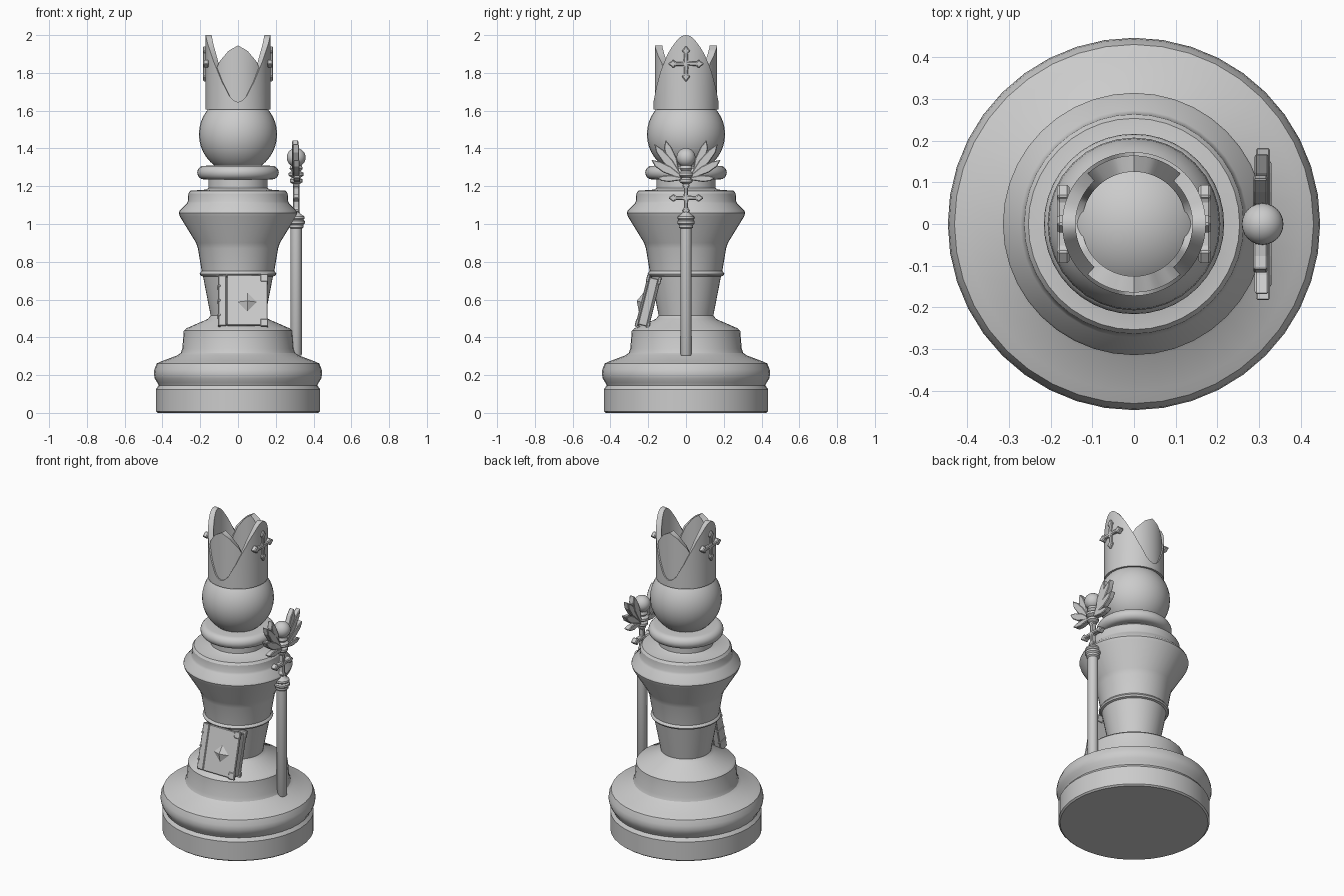
import bpy, bmesh, math
from mathutils import Matrix, Vector

if "Cube" in bpy.data.objects:
    bpy.data.objects.remove(bpy.data.objects["Cube"])


def finish(bm, name, bevel=0.0, angle=30):
    bmesh.ops.recalc_face_normals(bm, faces=bm.faces[:])
    me = bpy.data.meshes.new(name)
    bm.to_mesh(me)
    bm.free()
    ob = bpy.data.objects.new(name, me)
    bpy.context.collection.objects.link(ob)
    if bevel:
        mod = ob.modifiers.new("soft_edges", 'BEVEL')
        mod.width, mod.segments = bevel, 1
    bpy.ops.object.select_all(action='DESELECT')
    ob.select_set(True)
    bpy.context.view_layer.objects.active = ob
    if angle:
        bpy.ops.object.shade_smooth_by_angle(angle=math.radians(angle))
    return ob


def lathe(name, profile, n=40, x=0.0):
    """Revolve (radius, z) points around a vertical axis at x; ends are capped."""
    bm = bmesh.new()
    rings = [[bm.verts.new((x + r * math.cos(2 * math.pi * i / n),
                            r * math.sin(2 * math.pi * i / n), z)) for i in range(n)]
             for r, z in profile]
    for a, b in zip(rings, rings[1:]):
        for i in range(n):
            j = (i + 1) % n
            bm.faces.new((a[i], a[j], b[j], b[i]))
    bm.faces.new(rings[0])
    bm.faces.new(rings[-1])
    return finish(bm, name)


def ball(name, r, loc, seg=32, rings=20):
    bm = bmesh.new()
    bmesh.ops.create_uvsphere(bm, u_segments=seg, v_segments=rings, radius=r,
                              matrix=Matrix.Translation(loc))
    return finish(bm, name, angle=60)


def plate(name, outline, x0, x1, bevel=0.0):
    """Extrude a (y, z) outline from x0 to x1."""
    bm = bmesh.new()
    f = bm.faces.new([bm.verts.new((x0, y, z)) for y, z in outline])
    ext = bmesh.ops.extrude_face_region(bm, geom=[f])
    bmesh.ops.translate(bm, vec=(x1 - x0, 0, 0),
                        verts=[v for v in ext['geom'] if isinstance(v, bmesh.types.BMVert)])
    return finish(bm, name, bevel, angle=0)


def cross(name, x0, x1, zc, size):
    """Cross with four flared, pointed arms."""
    arm = [(.13, -.10), (.58, -.11), (.68, -.24), (1, 0), (.68, .24), (.58, .11)]
    pts = []
    for k in range(4):
        c, s = ((1, 0), (0, 1), (-1, 0), (0, -1))[k]
        pts += [((u * c - v * s) * size, zc + (u * s + v * c) * size) for u, v in arm]
    return plate(name, pts, x0, x1, .005)


def lerp(table, t):
    for (a, za), (b, zb) in zip(table, table[1:]):
        if t <= b:
            return za + (zb - za) * (t - a) / (b - a)
    return table[-1][1]


def petals(name, r_out, r_in, base, table, n=96):
    """Round wall whose top edge height follows |cos| of the angle."""
    bm = bmesh.new()
    cols = []
    for i in range(n):
        c, s = math.cos(2 * math.pi * i / n), math.sin(2 * math.pi * i / n)
        top = lerp(table, abs(c))
        cols.append([bm.verts.new((r * c, r * s, z)) for r, z in
                     ((r_in, base), (r_out, base), (r_out, top), (r_in, top))])
    for i in range(n):
        a, b = cols[i], cols[(i + 1) % n]
        for k in range(4):
            m = (k + 1) % 4
            bm.faces.new((a[k], b[k], b[m], a[m]))
    return finish(bm, name)


# Turned body, from base to neck
lathe("base", [(.425, 0), (.435, .008), (.435, .125), (.42, .145), (.427, .16), (.44, .18),
               (.446, .205), (.443, .23), (.43, .262), (.40, .275), (.32, .305), (.303, .318),
               (.295, .34), (.287, .435), (.275, .447), (.16, .497), (.145, .515)])
lathe("lower_body", [(.143, .505), (.185, .722), (.197, .726), (.203, .736), (.197, .746),
                     (.192, .75), (.212, .87), (.222, .90), (.308, 1.04), (.314, 1.058),
                     (.310, 1.07), (.272, 1.108), (.266, 1.12), (.263, 1.162), (.253, 1.176),
                     (.17, 1.182), (.157, 1.19), (.157, 1.25)])
lathe("collar_ring", [(.15, 1.235)] + [(.18 + .036 * math.cos(t), 1.272 + .036 * math.sin(t))
      for t in [math.pi * (k / 10 - .5) for k in range(11)]] + [(.12, 1.31)])
ball("head", .207, (0, 0, 1.475))

# Tall split hat: outer side panels, inner front and back panels
petals("hat_side_panels", .172, .14, 1.605,
       [(0, 1.645), (.12, 1.652), (.25, 1.672), (.5, 1.755), (.75, 1.86), (.93, 1.952), (1, 2.0)])
petals("hat_front_back_panels", .164, .125, 1.605,
       [(0, 1.945), (.3, 1.918), (.6, 1.86), (.77, 1.79), (.9, 1.66), (1, 1.63)])
for side, nm in ((1, "right"), (-1, "left")):
    cross("hat_cross_" + nm, side * .155, side * .184, 1.848, .097)

# Staff
SX = .308
lathe("staff_shaft", [(.026, .303), (.03, .31), (.03, .98)], 20, SX)
lathe("staff_collar", [(.03, .975), (.038, .982), (.038, .995), (.046, 1.003), (.046, 1.015),
                       (.038, 1.022), (.045, 1.03), (.043, 1.04), (.022, 1.055), (.014, 1.07)], 20, SX)
cross("staff_cross", SX - .017, SX + .017, 1.138, .095)
lathe("staff_top_rings", [(.016, 1.21), (.034, 1.222), (.034, 1.236), (.022, 1.245), (.04, 1.256),
                          (.04, 1.27), (.024, 1.28), (.035, 1.293), (.03, 1.31)], 20, SX)
ball("staff_ball", .05, (SX, 0, 1.352), 24, 14)

# Wings: a fan of leaf-shaped feathers, mirrored
feathers = [((.045, 1.27), (.108, 1.445), .028), ((.035, 1.26), (.168, 1.425), .026),
            ((.03, 1.25), (.184, 1.34), .026), ((.025, 1.24), (.155, 1.245), .02)]
for side, nm in ((1, "back"), (-1, "front")):
    for k, (a, b, w) in enumerate(feathers):
        a, b = Vector(a), Vector(b)
        d = b - a
        q = Vector((-d.y, d.x)).normalized() * w
        pts = [a - q * .4, a + d * .5 - q, a + d * .8 - q * .8, b,
               a + d * .75 + q * .6, a + d * .4 + q * .8, a + q * .4]
        off = .003 * k
        plate(f"wing_{nm}_feather_{k}", [(side * p.x, p.y) for p in pts],
              SX - .022 + off, SX + .012 + off, .004)

# Book leaning against the body
BOOK = Matrix.Translation((.027, -.2, .588)) @ Matrix.Rotation(math.radians(-14), 4, 'X')


def book_box(name, loc, size, bevel=.004):
    bm = bmesh.new()
    bmesh.ops.create_cube(bm, size=1, matrix=BOOK @ Matrix.Translation(loc)
                          @ Matrix.Diagonal((*size, 1)))
    return finish(bm, name, bevel, angle=0)


book_box("book_pages", (.0, 0, 0), (.245, .048, .258))
book_box("book_spine", (-.125, 0, 0), (.014, .066, .276))
for y, nm in ((-.029, "front"), (.029, "back")):
    book_box(f"book_{nm}_cover", (.022, y, 0), (.216, .014, .276))
    book_box(f"book_{nm}_hinge", (-.108, y * .93, 0), (.04, .012, .276))
    for k, z in enumerate((-.122, .122)):
        book_box(f"book_{nm}_corner_{k}", (.112, y * 1.06, z), (.042, .017, .042))
for k, z in enumerate((-.08, 0, .08)):
    book_box(f"book_spine_band_{k}", (-.127, 0, z), (.016, .07, .016))

# Diamond emblem on the cover
bm = bmesh.new()
bmesh.ops.create_cone(bm, cap_ends=True, segments=4, radius1=.055, radius2=0, depth=.026,
                      matrix=BOOK @ Matrix.Translation((.022, -.047, -.01))
                      @ Matrix.Rotation(math.radians(90), 4, 'X'))
finish(bm, "book_emblem", angle=0)
